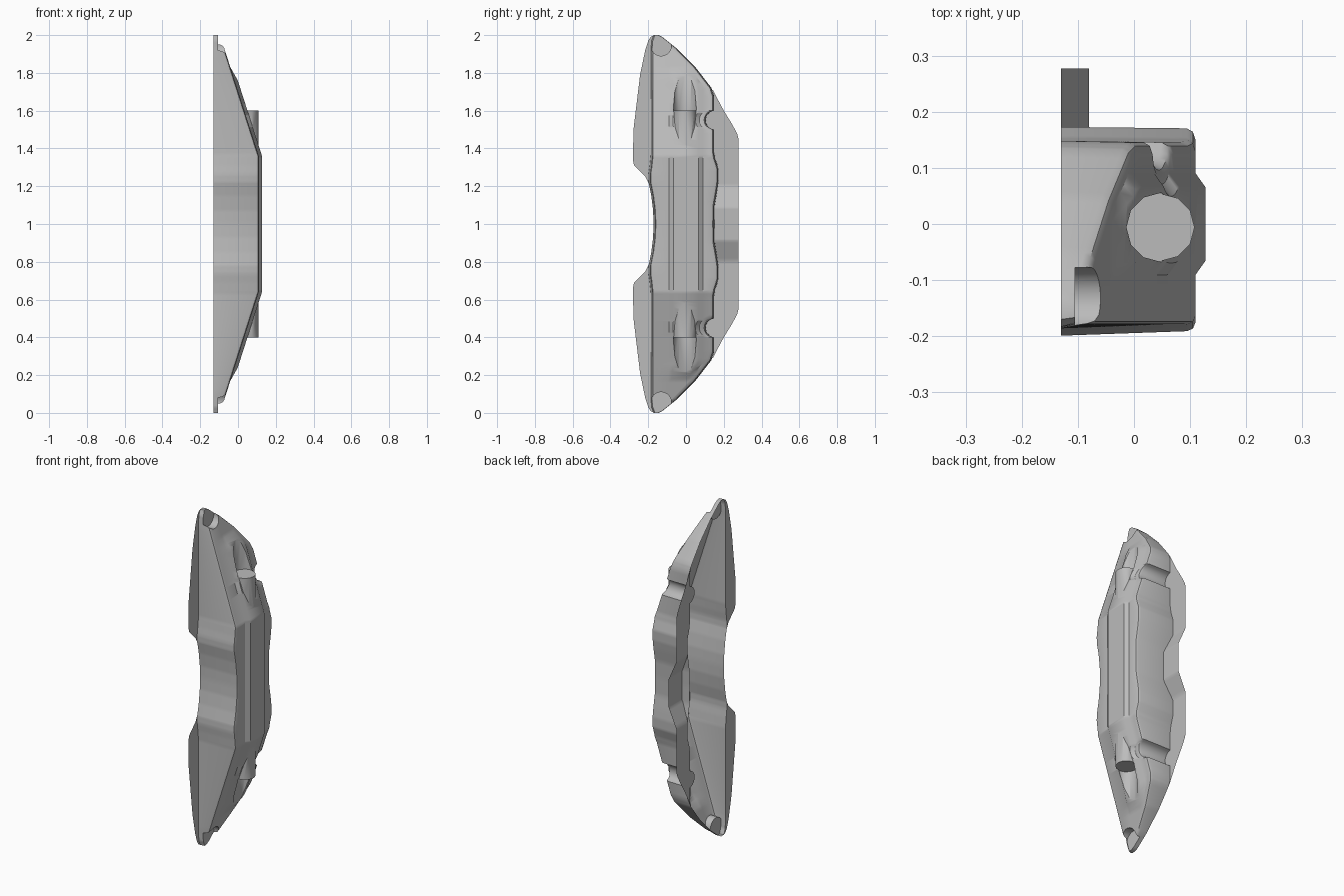
import bpy, bmesh, math

if "Cube" in bpy.data.objects:
    bpy.data.objects.remove(bpy.data.objects["Cube"])

metal = bpy.data.materials.new("cast_grey")
metal.diffuse_color = (0.5, 0.5, 0.5, 1)
metal.use_nodes = True
metal.node_tree.nodes["Principled BSDF"].inputs["Base Color"].default_value = metal.diffuse_color
BASE = -0.13


def lerp(table, d):
    # linear interpolation through (d, value) pairs
    if d <= table[0][0]:
        return table[0][1]
    for (a, u), (b, v) in zip(table, table[1:]):
        if d <= b:
            return u + (v - u) * (d - a) / (b - a)
    return table[-1][1]


# outlines as functions of the distance d from mid height
FRONT = [(0, -.172), (.07, -.174), (.15, -.184), (.22, -.198), (.26, -.199), (.31, -.192),
         (.37, -.186), (.9, -.186), (.97, -.183), (1, -.17)]
BACK = [(0, .15), (.1, .152), (.18, .166), (.23, .173), (.29, .173), (.35, .154), (.39, .148),
        (.68, .148), (.72, .135), (.83, .05), (.93, -.05), (.97, -.1), (.99, -.125), (1, -.145)]
LOBE = [(.215, -.197), (.25, -.215), (.28, -.245), (.31, -.275), (.34, -.281), (.5, -.278),
        (.6, -.266), (.79, -.243), (.92, -.216), (.97, -.2), (.99, -.187), (1, -.17)]
RIM = [(0, .277), (.455, .277), (.48, .27), (.53, .243), (.6, .2), (.66, .168), (.71, .142)]
FOLD = [(0, -.08), (.085, -.08), (.2, BASE)]
TOP = [(0, .11), (.36, .11), (1, -.095)]
RIDGE = [(0, .017), (.76, .017), (.83, 0)]


def back(d):
    y, k = lerp(BACK, d), abs(d - .55)
    if k < .05:
        y = min(y, .155 - math.sqrt(.0025 - k * k))    # round notch
    return y


steps = {round(i * .02, 4) for i in range(51)} | {round(.5 + i * .005, 4) for i in range(21)}
for t in (FRONT, BACK, LOBE, RIM, FOLD, TOP, RIDGE):
    steps |= {round(p[0], 4) for p in t}
steps = sorted(steps)
heights = [-d for d in reversed(steps) if d > 0] + steps


def make(name, bm):
    me = bpy.data.meshes.new(name)
    bm.to_mesh(me)
    bm.free()
    ob = bpy.data.objects.new(name, me)
    bpy.context.collection.objects.link(ob)
    me.materials.append(metal)
    return ob


def section(s):
    d = abs(s)
    f, b, x, r = lerp(FRONT, d), back(d), lerp(TOP, d), lerp(RIDGE, d)
    e = min(.025, (b - f) / 3)
    hi = min(.1, b - e)
    lo = -.1 if hi > -.08 else f + e
    inner = [(lo + u * (hi - lo), x + h) for u, h in ((.05, 0), (.17, r), (.83, r), (.95, 0))]
    pts = [(f, BASE), (f + .32 * e, x - .016), (f + .5 * e, x - .005), (f + e * .98, x)]
    pts += inner
    pts += [(b - e * .98, x), (b - .35 * e, x - .005), (b - .1 * e, x - .016), (b, BASE)]
    return [(px, py, 1 + s) for py, px in pts]


# closed caliper body
bm = bmesh.new()
rows = [[bm.verts.new(p) for p in section(s)] for s in heights]
n = len(rows[0])
for p, q in zip(rows, rows[1:]):
    for i in range(n):
        j = (i + 1) % n
        bm.faces.new((p[i], p[j], q[j], q[i]))
bm.faces.new(rows[0])
bm.faces.new(rows[-1])
bmesh.ops.recalc_face_normals(bm, faces=bm.faces)
body = make("caliper_body", bm)


def boolean(tool, op):
    bpy.ops.object.select_all(action='DESELECT')
    bpy.context.view_layer.objects.active = body
    body.select_set(True)
    m = body.modifiers.new("cut", 'BOOLEAN')
    m.operation, m.solver, m.object = op, 'EXACT', tool
    bpy.ops.object.modifier_apply(modifier=m.name)
    bpy.data.objects.remove(tool)


def cylinder(r, depth, loc, rot=(0, 0, 0), n=12):
    bpy.ops.mesh.primitive_cylinder_add(vertices=n, radius=r, depth=depth, location=loc, rotation=rot)
    ob = bpy.context.object
    ob.data.materials.append(metal)
    return ob


# bore boss with a relief pocket beyond each end
boolean(cylinder(.06, 1.2, (.048, -.006, 1)), 'UNION')
for s in (1, -1):
    boolean(cylinder(.0615, .6, (.048, -.006, 1 + s * .9)), 'DIFFERENCE')
    # bolt seat at the tip, open toward the end
    z = 1 + s * .945
    boolean(cylinder(.055, .4, (.095, -.132, z), (0, math.pi / 2, 0), 32), 'DIFFERENCE')
    bpy.ops.mesh.primitive_cube_add(size=1, location=(.095, -.132, z + s * .1))
    box = bpy.context.object
    box.scale = (.4, .1096, .2)
    box.data.materials.append(metal)
    bpy.context.view_layer.update()
    boolean(box, 'DIFFERENCE')

# open the hollow mounting side
bm = bmesh.new()
bm.from_mesh(body.data)
flat = [f for f in bm.faces if all(v.co.x < BASE + .001 for v in f.verts)]
bmesh.ops.delete(bm, geom=flat, context='FACES')
for f in bm.faces:
    f.material_index = 0
bm.to_mesh(body.data)
bm.free()


def flange(name, zs, a, b, xf):
    # thin sheet between two outlines
    bm = bmesh.new()
    prev = None
    for s in zs:
        d = abs(s)
        cur = [bm.verts.new((xf(d), a(d), 1 + s)), bm.verts.new((xf(d), b(d), 1 + s))]
        if prev:
            bm.faces.new((prev[0], prev[1], cur[1], cur[0]))
        prev = cur
    return make(name, bm)


parts = [body]
parts.append(flange("bridge_flange", [s for s in heights if abs(s) <= .71],
                    back, lambda d: max(lerp(RIM, d), back(d)), lambda d: lerp(FOLD, d)))
for s, name in ((1, "upper_lobe"), (-1, "lower_lobe")):
    zs = [h for h in heights if h * s >= .215]
    parts.append(flange(name, zs, lambda d: lerp(LOBE, d), lambda d: lerp(FRONT, d), lambda d: BASE))

bpy.ops.object.select_all(action='DESELECT')
for ob in parts:
    ob.select_set(True)
bpy.context.view_layer.objects.active = body
bpy.ops.object.shade_smooth_by_angle(angle=math.radians(35))
